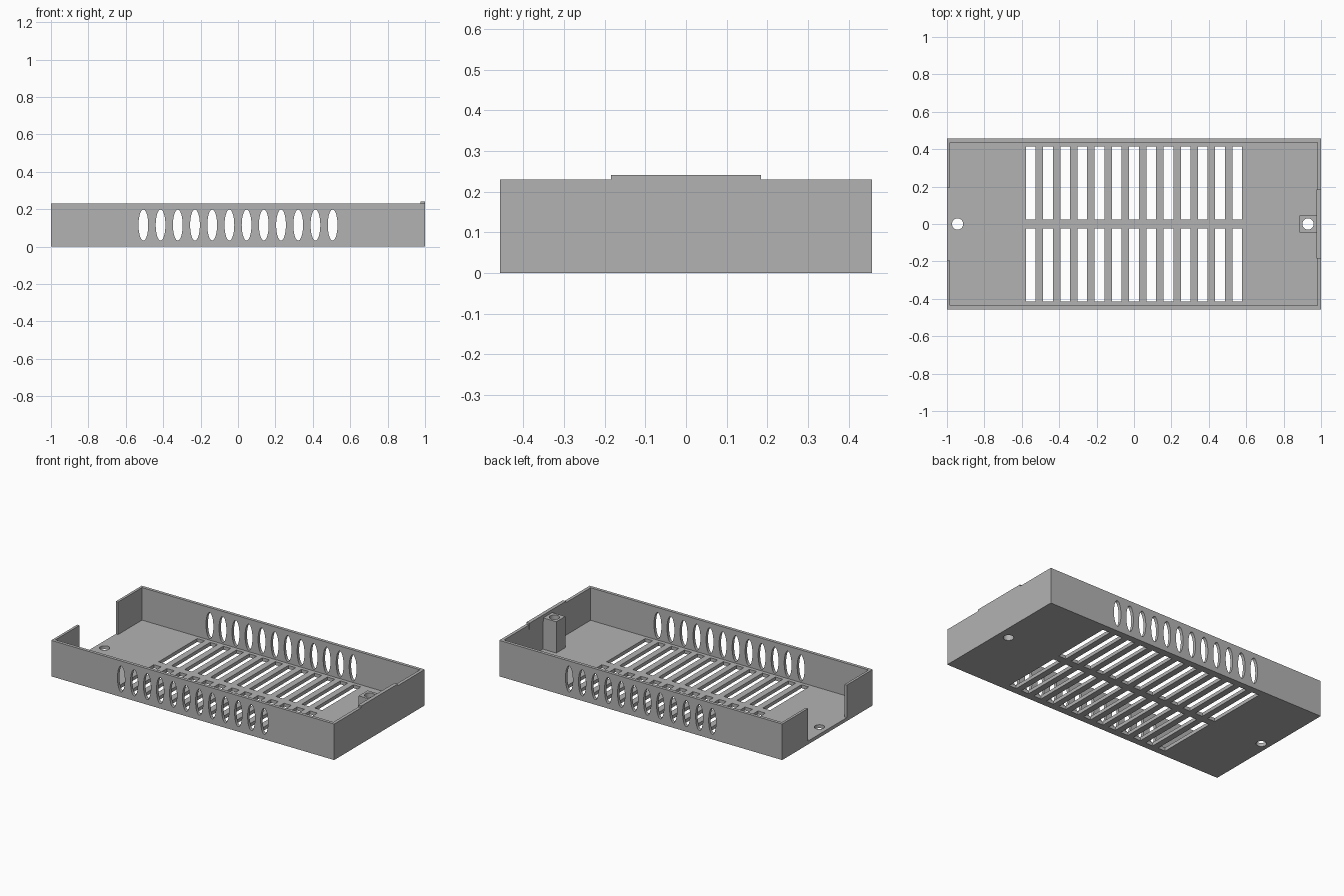
import bpy
import bmesh
from math import pi, radians
from mathutils import Matrix, Vector

old = bpy.data.objects.get("Cube")
if old:
    bpy.data.objects.remove(old, do_unlink=True)

grey = bpy.data.materials.new("plain_grey")
grey.use_nodes = True
colour = (0.45, 0.45, 0.45, 1)
grey.diffuse_color = colour
grey.node_tree.nodes["Principled BSDF"].inputs["Base Color"].default_value = colour

LENGTH, WIDTH, HEIGHT = 2.0, 0.914, 0.23
FLOOR, WALL, PITCH = 0.022, 0.02, 0.092


def add_box(bm, low, high):
    low, high = Vector(low), Vector(high)
    place = Matrix.Translation((low + high) / 2) @ Matrix.Diagonal((*(high - low), 1))
    bmesh.ops.create_cube(bm, size=1, matrix=place)


def add_cylinder(bm, place, depth):
    bmesh.ops.create_cone(bm, cap_ends=True, segments=40, radius1=1, radius2=1,
                          depth=depth, matrix=place)


def make_object(name, bm):
    mesh = bpy.data.meshes.new(name)
    bm.to_mesh(mesh)
    bm.free()
    mesh.materials.append(grey)
    obj = bpy.data.objects.new(name, mesh)
    bpy.context.collection.objects.link(obj)
    return obj


def box_object(name, low, high):
    bm = bmesh.new()
    add_box(bm, low, high)
    return make_object(name, bm)


def combine(target, tool, operation):
    """Apply a boolean and remove the helper object."""
    tool.hide_render = True
    mod = target.modifiers.new(tool.name, 'BOOLEAN')
    mod.operation, mod.solver, mod.object = operation, 'EXACT', tool
    bpy.context.view_layer.objects.active = target
    bpy.ops.object.modifier_apply(modifier=mod.name)
    bpy.data.objects.remove(tool, do_unlink=True)


# Open tray with thin walls
hx, hy = LENGTH / 2, WIDTH / 2
tray = box_object("vented_tray", (-hx, -hy, 0), (hx, hy, HEIGHT))
combine(tray, box_object("cavity", (-0.984, WALL - hy, FLOOR), (0.98, hy - WALL, 0.5)),
        'DIFFERENCE')

# Gap in the end wall, raised tab and screw post at the other end
combine(tray, box_object("end_gap", (-1.1, -0.195, FLOOR), (-0.9, 0.195, 0.5)), 'DIFFERENCE')
combine(tray, box_object("end_tab", (0.977, -0.184, 0.2), (hx, 0.184, 0.241)), 'UNION')
combine(tray, box_object("screw_post", (0.885, -0.045, 0.01), (0.985, 0.045, 0.222)), 'UNION')

# Floor slots, in two rows
bm = bmesh.new()
for i in range(13):
    x = (i - 6) * PITCH
    for low, high in ((0.024, 0.414), (-0.414, -0.024)):
        add_box(bm, (x - 0.026, low, -0.1), (x + 0.026, high, FLOOR + 0.004))
combine(tray, make_object("floor_slots", bm), 'DIFFERENCE')

# Oval vents through both long walls
bm = bmesh.new()
for i in range(12):
    place = (Matrix.Translation(((i - 5.5) * PITCH, 0, HEIGHT / 2))
             @ Matrix.Diagonal((0.026, 1, 0.083, 1)) @ Matrix.Rotation(pi / 2, 4, 'X'))
    add_cylinder(bm, place, 2)
combine(tray, make_object("oval_vents", bm), 'DIFFERENCE')

# Screw holes
bm = bmesh.new()
for x in (-0.943, 0.93):
    add_cylinder(bm, Matrix.Translation((x, 0, 0)) @ Matrix.Diagonal((0.03, 0.03, 1, 1)), 1)
combine(tray, make_object("screw_holes", bm), 'DIFFERENCE')

# Smooth the curved openings and keep the edges sharp
bpy.ops.object.select_all(action='DESELECT')
tray.select_set(True)
bpy.context.view_layer.objects.active = tray
bpy.ops.object.shade_smooth_by_angle(angle=radians(30))
